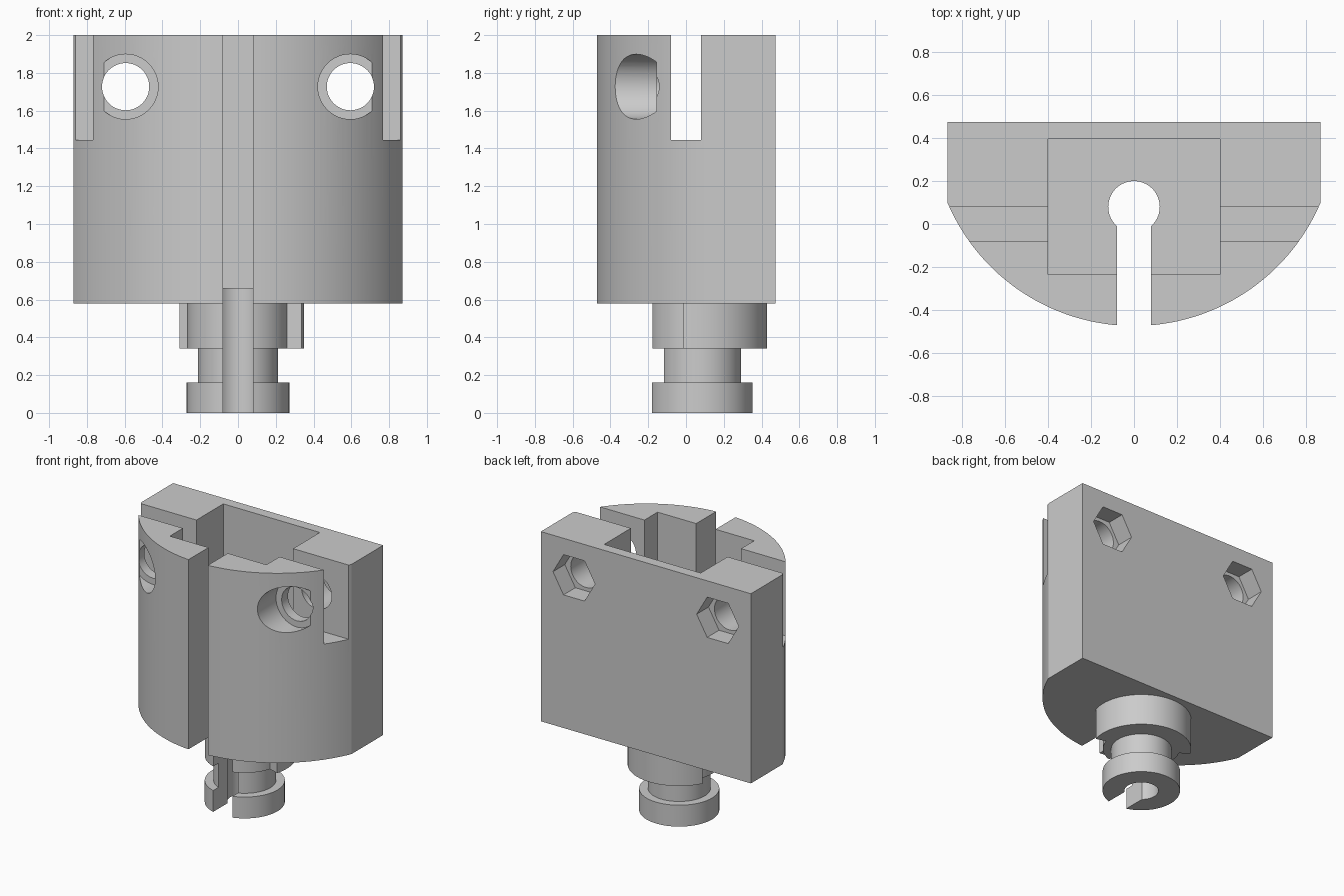
import bpy, bmesh
from math import sin, cos, radians, asin, acos, degrees, sqrt

if "Cube" in bpy.data.objects:
    bpy.data.objects.remove(bpy.data.objects["Cube"])


def arc(cx, cy, r, a0, a1, n):
    """Points along an arc, angles in degrees, both ends included."""
    return [(cx + r * cos(radians(a0 + (a1 - a0) * i / n)),
             cy + r * sin(radians(a0 + (a1 - a0) * i / n))) for i in range(n + 1)]


def circle(cx, cy, r, n=64, start=0):
    return arc(cx, cy, r, start, start + 360, n)[:-1]


def rect(x0, x1, y0, y1):
    return [(x0, y0), (x1, y0), (x1, y1), (x0, y1)]


def prism(name, pts, a, b, axis='Z'):
    """Extrude a 2D outline from a to b along Z (xy outline) or Y (xz outline)."""
    bm = bmesh.new()
    place = (lambda p, t: (p[0], p[1], t)) if axis == 'Z' else (lambda p, t: (p[0], t, p[1]))
    low = [bm.verts.new(place(p, a)) for p in pts]
    high = [bm.verts.new(place(p, b)) for p in pts]
    bm.faces.new(low)
    bm.faces.new(high)
    n = len(pts)
    for i in range(n):
        j = (i + 1) % n
        bm.faces.new((low[i], low[j], high[j], high[i]))
    bmesh.ops.recalc_face_normals(bm, faces=bm.faces)
    me = bpy.data.meshes.new(name)
    bm.to_mesh(me)
    bm.free()
    ob = bpy.data.objects.new(name, me)
    bpy.context.collection.objects.link(ob)
    return ob


def combine(target, tool, op):
    mod = target.modifiers.new(op, 'BOOLEAN')
    mod.operation = op
    mod.solver = 'EXACT'
    mod.object = tool
    bpy.context.view_layer.objects.active = target
    bpy.ops.object.modifier_apply(modifier=mod.name)
    bpy.data.objects.remove(tool, do_unlink=True)


PY = 0.08                      # pivot axis y
BACK, R, CY = 0.475, 0.945, 0.47

# Housing: flat back and sides, curved front
edge = degrees(acos(0.87 / R))
body = prism("housing", [(0.87, BACK), (-0.87, BACK)]
             + arc(0, CY, R, 180 + edge, 360 - edge, 64), 0.58, 2.0)

# Pivot: collar with a raised stop sector, neck and bottom flange
collar = arc(0, PY, 0.35, -16, 152, 40) + arc(0, PY, 0.27, 152, 344, 44)
combine(body, prism("collar", collar, 0.34, 0.62), 'UNION')
combine(body, prism("neck", circle(0, PY, 0.212), 0.12, 0.38), 'UNION')
combine(body, prism("flange", circle(0, PY, 0.272), 0.0, 0.16), 'UNION')

# Central pocket and cross slot
combine(body, prism("pocket", rect(-0.4, 0.4, -0.235, 0.397), 0.66, 2.2), 'DIFFERENCE')
combine(body, prism("cross_slot", rect(-1, 1, -0.08, 0.08), 1.445, 2.2), 'DIFFERENCE')

# Keyhole: cable bore opening to the front
a = degrees(asin(sqrt(0.12 ** 2 - 0.08 ** 2) / 0.12))
keyhole = arc(0, PY, 0.12, -a, 180 + a, 40) + [(-0.08, -0.7), (0.08, -0.7)]
combine(body, prism("keyhole", keyhole, -0.2, 2.3), 'DIFFERENCE')

# Screw holes with round counterbore in front and hexagonal nut recess behind
for s in (-1, 1):
    x, z = s * 0.595, 1.727
    combine(body, prism("screw_hole", circle(x, z, 0.125, 48), -0.8, 0.8, 'Y'), 'DIFFERENCE')
    combine(body, prism("counterbore", circle(x, z, 0.172, 48), -0.8, -0.155, 'Y'), 'DIFFERENCE')
    combine(body, prism("nut_recess", circle(x, z, 0.174, 6), 0.335, 0.8, 'Y'), 'DIFFERENCE')

bpy.ops.object.select_all(action='DESELECT')
body.select_set(True)
bpy.context.view_layer.objects.active = body
bpy.ops.object.shade_smooth_by_angle(angle=radians(15))
